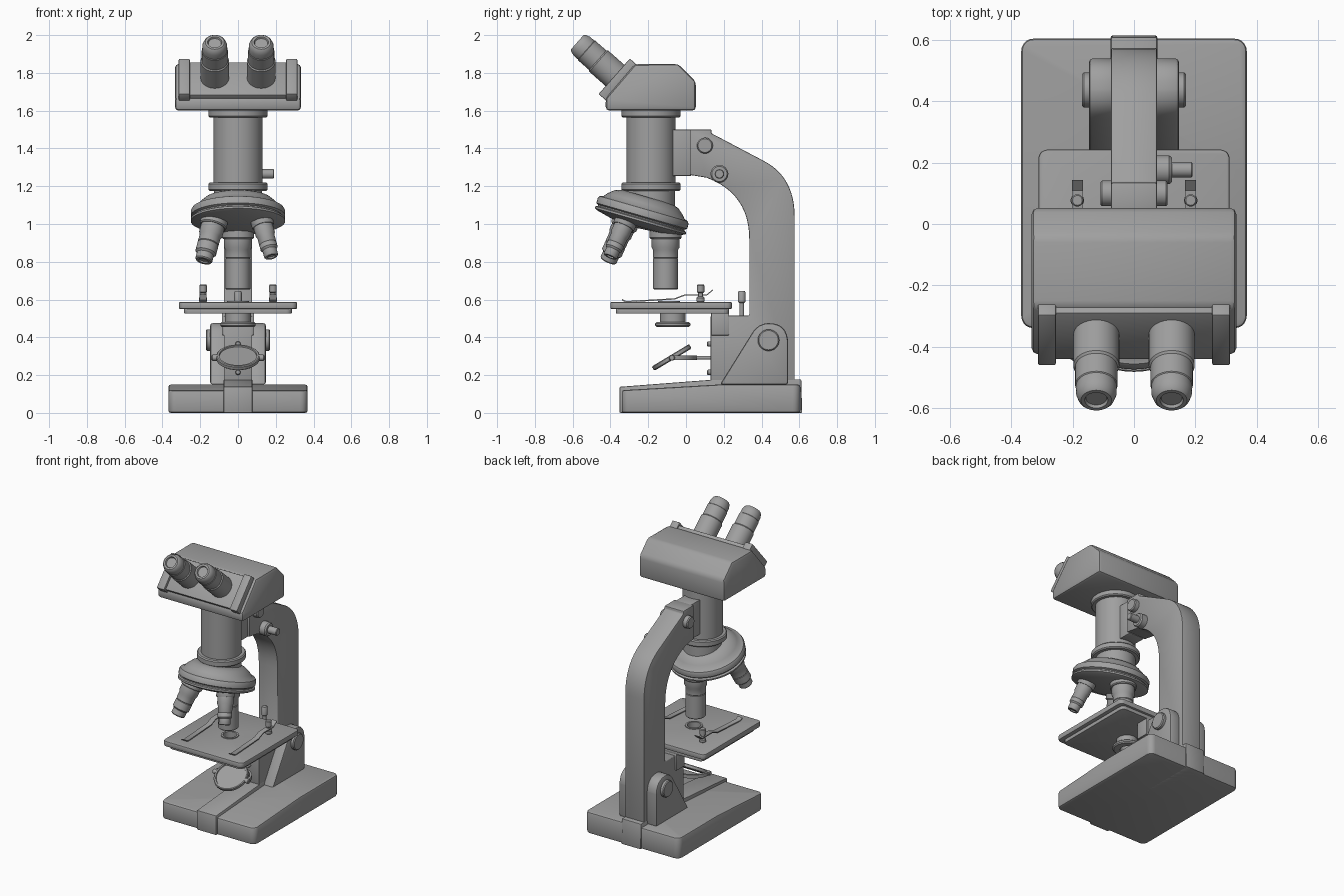
import bpy, bmesh, math
from mathutils import Matrix, Vector

cube = bpy.data.objects.get("Cube")
if cube:
    bpy.data.objects.remove(cube)

GREY = (0.35, 0.35, 0.35, 1)
mat = bpy.data.materials.new("plain grey")
mat.use_nodes = True
mat.diffuse_color = GREY
mat.node_tree.nodes["Principled BSDF"].inputs["Base Color"].default_value = GREY
parts = []


def move(x, y, z):
    return Matrix.Translation((x, y, z))


def turn(degrees, axis):
    return Matrix.Rotation(math.radians(degrees), 4, axis)


def finish(name, bm, matrix):
    bmesh.ops.recalc_face_normals(bm, faces=bm.faces)
    bm.transform(matrix)
    mesh = bpy.data.meshes.new(name)
    bm.to_mesh(mesh)
    bm.free()
    mesh.materials.append(mat)
    obj = bpy.data.objects.new(name, mesh)
    bpy.context.collection.objects.link(obj)
    parts.append(obj)
    return obj


def bevel(bm, edges, width, segments=3):
    bmesh.ops.bevel(bm, geom=edges, offset=width, offset_type='OFFSET',
                    segments=segments, profile=0.5, affect='EDGES')


def prism(name, profile, x0, x1, edge=0.0, corner=0.0, matrix=Matrix()):
    """Extrude a (y, z) outline along x; round its upright corners, then its edges."""
    bm = bmesh.new()
    face = bm.faces.new([bm.verts.new((x0, y, z)) for y, z in profile])
    ext = bmesh.ops.extrude_face_region(bm, geom=[face])
    bmesh.ops.translate(bm, vec=(x1 - x0, 0, 0),
                        verts=[v for v in ext["geom"] if isinstance(v, bmesh.types.BMVert)])
    bmesh.ops.recalc_face_normals(bm, faces=bm.faces)
    if corner:
        upright = [e for e in bm.edges
                   if abs((e.verts[0].co - e.verts[1].co).normalized().z) > 0.9]
        bevel(bm, upright, corner, 5)
    if edge:
        bevel(bm, [e for e in bm.edges if e.calc_face_angle(0) > 0.6], edge, 2)
    return finish(name, bm, matrix)


def box(name, x, y, z, edge=0.0, corner=0.0, matrix=Matrix()):
    outline = [(y[0], z[0]), (y[1], z[0]), (y[1], z[1]), (y[0], z[1])]
    return prism(name, outline, x[0], x[1], edge, corner, matrix)


def lathe(name, profile, matrix=Matrix(), steps=40):
    """Spin a (radius, height) outline around local z."""
    bm = bmesh.new()
    verts = [bm.verts.new((r, 0, h)) for r, h in profile]
    edges = [bm.edges.new(pair) for pair in zip(verts, verts[1:])]
    bmesh.ops.spin(bm, geom=verts + edges, axis=(0, 0, 1), cent=(0, 0, 0),
                   angle=math.tau, steps=steps, use_merge=False)
    bmesh.ops.remove_doubles(bm, verts=bm.verts, dist=0.0004)
    return finish(name, bm, matrix)


def disc(name, r, h0, h1, matrix=Matrix(), soft=0.006):
    return lathe(name, [(0, h0), (r - soft, h0), (r, h0 + soft),
                        (r, h1 - soft), (r - soft, h1), (0, h1)], matrix)


def arc(a, b, c, n=12):
    """Points on a quadratic curve from a to c, pulled toward b."""
    a, b, c = Vector(a), Vector(b), Vector(c)
    return [tuple(a * (1 - t) ** 2 + b * 2 * t * (1 - t) + c * t * t)
            for t in (i / n for i in range(n + 1))]


# Foot with a raised centre rib
prism("base", [(-0.34, 0), (0.605, 0), (0.605, 0.15), (0.17, 0.15), (-0.34, 0.12)],
      -0.368, 0.368, 0.012, 0.04)
prism("base_rib", [(-0.352, 0), (0.615, 0), (0.61, 0.178), (0.17, 0.178), (-0.352, 0.138)],
      -0.076, 0.076, 0.006)

# Curved arm
prism("arm", [(0.13, 0.17), (0.575, 0.17)]
      + arc((0.575, 1.04), (0.575, 1.25), (0.41, 1.335))
      + [(0.135, 1.48), (0.135, 1.5), (0.02, 1.5), (0.02, 1.26)]
      + arc((0.11, 1.245), (0.335, 1.16), (0.335, 0.92))
      + [(0.335, 0.515), (0.13, 0.515)], -0.075, 0.075, 0.006)
box("tube_slide", (-0.06, 0.06), (-0.1, 0.03), (1.255, 1.5), 0.004)

# Hinge cheeks and knobs at the foot of the arm
for s in (-1, 1):
    side = "left" if s > 0 else "right"
    sideways = turn(90 * s, 'Y')
    prism(f"hinge_cheek_{side}", [(0.18, 0.15), (0.54, 0.15), (0.54, 0.38)]
          + arc((0.54, 0.385), (0.53, 0.475), (0.44, 0.475), 6)
          + arc((0.43, 0.475), (0.375, 0.47), (0.345, 0.415), 5),
          s * 0.06, s * 0.147, 0.012)
    disc(f"hinge_knob_{side}", 0.057, 0.1, 0.17, move(0, 0.437, 0.385) @ sideways)
    disc(f"upper_pin_{side}", 0.042, 0.05, 0.11, move(0, 0.1, 1.415) @ sideways)
lathe("focus_knob", [(0, 0.05), (0.047, 0.05), (0.047, 0.115), (0.04, 0.124), (0.025, 0.124),
                     (0.025, 0.187), (0.021, 0.191), (0, 0.191)],
      move(0, 0.177, 1.265) @ turn(90, 'Y'))

# Stage with a light hole
hole = move(0, -0.09, 0)
stage = [box("stage_plate", (-0.312, 0.312), (-0.4, 0.243), (0.55, 0.587), 0.006, 0.03),
         box("stage_underplate", (-0.285, 0.285), (-0.37, 0.228), (0.525, 0.552), 0.004, 0.03)]
cutter = disc("hole_cutter", 0.045, 0.4, 0.8, hole)
parts.remove(cutter)
for obj in stage:
    mod = obj.modifiers.new("light_hole", 'BOOLEAN')
    mod.operation, mod.object, mod.solver = 'DIFFERENCE', cutter, 'EXACT'
    bpy.context.view_layer.objects.active = obj
    bpy.ops.object.modifier_apply(modifier=mod.name)
bpy.data.objects.remove(cutter)
lathe("hole_rim", [(0.044, 0.56), (0.044, 0.593), (0.057, 0.593), (0.057, 0.58)], hole)
lathe("condenser", [(0.045, 0.53), (0.045, 0.455), (0.085, 0.455), (0.093, 0.462), (0.093, 0.474),
                    (0.085, 0.481), (0.068, 0.481), (0.068, 0.53)], move(0, -0.07, 0))
box("stage_support", (-0.085, 0.085), (0.133, 0.228), (0.41, 0.53), 0.005)

# Spring clips with their posts, and the stop screw
PIN = [(0, 0), (0.013, 0), (0.013, 0.05), (0.02, 0.055), (0.02, 0.09), (0.016, 0.095), (0, 0.095)]
clip = [(-0.34, 0.603), (-0.318, 0.592), (-0.06, 0.607), (-0.005, 0.628), (0.11, 0.628), (0.143, 0.655)]
for s, side in ((-1, "right"), (1, "left")):
    prism(f"clip_{side}", clip + [(y, z - 0.007) for y, z in reversed(clip)],
          s * 0.185 - 0.018, s * 0.185 + 0.018)
    lathe(f"clip_post_{side}", PIN, move(s * 0.185, 0.077, 0.585), 20)
    disc(f"clip_collar_{side}", 0.022, 0, 0.03, move(s * 0.185, 0.077, 0.585))
lathe("stop_screw", PIN, move(0, 0.295, 0.51) @ Matrix.Scale(1.42, 4, (0, 0, 1)), 20)

# Mirror in its half-ring fork
mirror_at = move(0, -0.075, 0.292)
lathe("mirror", [(0, -0.012), (0.108, -0.012), (0.115, -0.006), (0.115, 0.011), (0.11, 0.015),
                 (0.1, 0.015), (0.098, 0.008), (0, 0.008)], mirror_at @ turn(31, 'X'))
bm = bmesh.new()
ring = [bm.verts.new((r, 0, z)) for r, z in ((0.118, -0.012), (0.132, -0.012), (0.132, 0.012), (0.118, 0.012))]
bmesh.ops.spin(bm, geom=[bm.faces.new(ring)], axis=(0, 0, 1), cent=(0, 0, 0),
               angle=math.pi, steps=24)
finish("mirror_fork", bm, mirror_at)
for s, side in ((-1, "right"), (1, "left")):
    disc(f"mirror_pivot_{side}", 0.016, 0.105, 0.14, mirror_at @ turn(90 * s, 'Y'), 0.004)
back = turn(-90, 'X')
disc("mirror_rod", 0.01, 0.125, 0.22, mirror_at @ back, 0.002)
for z in (0.215, 0.365):
    disc("mount_screw", 0.014, 0, 0.03, move(0, 0.112, z) @ back, 0.004)

# Body tube with collars
lathe("body_tube", [(0, 1.09), (0.128, 1.09), (0.128, 1.175), (0.15, 1.175), (0.157, 1.182),
                    (0.157, 1.212), (0.15, 1.219), (0.13, 1.219), (0.13, 1.565), (0.15, 1.565),
                    (0.157, 1.572), (0.157, 1.61), (0, 1.61)], move(0, -0.185, 0), 48)

# Tilted nosepiece carrying three objectives
TILT = 16
nose = move(0, -0.235, 1.04) @ turn(-TILT, 'X')
lathe("nosepiece", [(0, 0.107), (0.14, 0.107), (0.175, 0.095), (0.205, 0.07), (0.222, 0.05),
                    (0.243, 0.042), (0.25, 0.03), (0.25, 0.003), (0.238, -0.004), (0.238, -0.01),
                    (0.25, -0.015), (0.25, -0.026), (0.235, -0.034), (0.15, -0.055), (0, -0.065)],
      nose, 56)
for name, spin, width, length in (("long", 0, 1.0, 0.315), ("medium", 120, 0.85, 0.25),
                                  ("short", -120, 0.7, 0.225)):
    barrel = [(0, 0.03), (0.085, 0.03), (0.085, -0.04), (0.08, -0.046), (0.074, -0.046),
              (0.074, -0.09), (0.066, -0.105), (0.066, -0.145), (0.063, -0.148), (0.066, -0.151)]
    tip = 0.066 if name == "long" else 0.054
    barrel += [(0.066, 0.05 - length), (tip, 0.04 - length), (tip, 0.006 - length),
               (tip - 0.006, -length), (0.03, -length), (0.028, 0.008 - length), (0, 0.008 - length)]
    lathe(f"objective_{name}", [(r * width, h) for r, h in barrel],
          nose @ turn(spin, 'Z') @ move(0, 0.142, -0.035) @ turn(TILT, 'X'))

# Viewing head
prism("head", [(-0.425, 1.6), (0.052, 1.6), (0.052, 1.755), (-0.04, 1.847), (-0.27, 1.847), (-0.425, 1.665)],
      -0.334, 0.334, 0.02)
slope = move(0, -0.38, 1.782) @ turn(48.6, 'X')
box("eyepiece_plate", (-0.26, 0.26), (-0.115, 0.115), (-0.07, -0.018), 0.004, 0, slope)
for s, side in ((-1, "right"), (1, "left")):
    box(f"plate_flange_{side}", (s * 0.255, s * 0.314), (-0.125, 0.125), (-0.07, 0), 0.006, 0, slope)
    lathe(f"eyepiece_{side}", [(0, -0.04), (0.075, -0.04), (0.075, 0.115), (0.069, 0.122),
                               (0.069, 0.2), (0.066, 0.203), (0.066, 0.235), (0.058, 0.258),
                               (0.05, 0.266), (0.038, 0.266), (0.034, 0.256), (0, 0.256)],
          slope @ move(s * 0.123, 0.006, 0))

# Soft shading with crisp edges
bpy.ops.object.select_all(action='DESELECT')
for obj in parts:
    obj.select_set(True)
bpy.context.view_layer.objects.active = parts[0]
bpy.ops.object.shade_smooth_by_angle(angle=math.radians(35))
